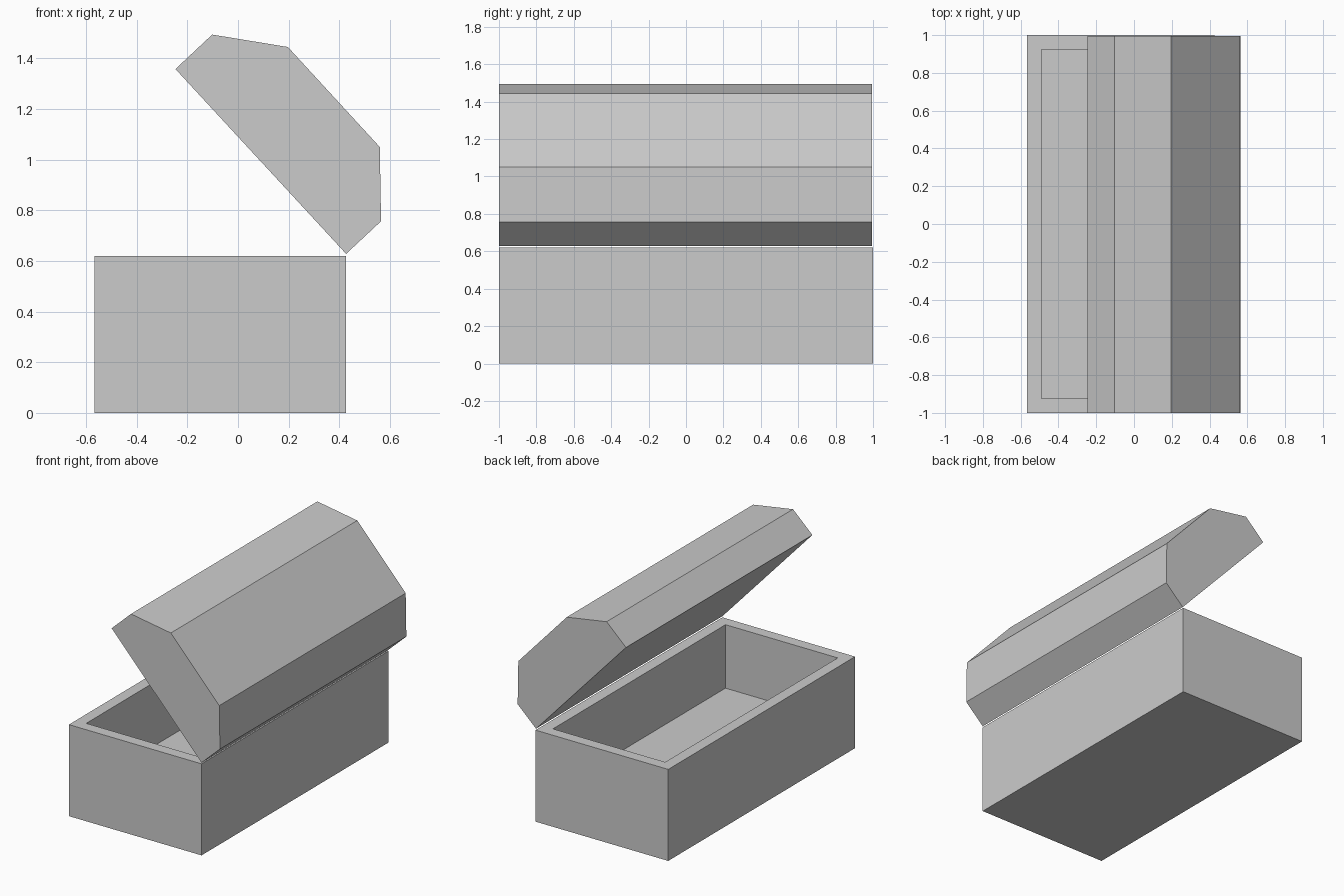
import bpy, bmesh

if "Cube" in bpy.data.objects:
    bpy.data.objects.remove(bpy.data.objects["Cube"])


def prism(name, profile, y0, y1):
    """Extrude an (x, z) profile from y0 to y1; returns object name and open bmesh."""
    bm = bmesh.new()
    face = bm.faces.new([bm.verts.new((x, y0, z)) for x, z in profile])
    ext = bmesh.ops.extrude_face_region(bm, geom=[face], use_keep_orig=True)
    moved = [g for g in ext["geom"] if isinstance(g, bmesh.types.BMVert)]
    bmesh.ops.translate(bm, verts=moved, vec=(0, y1 - y0, 0))
    bmesh.ops.recalc_face_normals(bm, faces=bm.faces)
    return name, bm


def finish(name, bm):
    mesh = bpy.data.meshes.new(name)
    bm.to_mesh(mesh)
    bm.free()
    obj = bpy.data.objects.new(name, mesh)
    bpy.context.collection.objects.link(obj)
    return obj


# Chest body: box with the top face inset and sunk to form the cavity
X0, X1, HEIGHT, WALL, FLOOR = -0.567, 0.427, 0.62, 0.108, 0.19
name, bm = prism("chest_body", [(X0, 0), (X1, 0), (X1, HEIGHT), (X0, HEIGHT)], -1, 1)
top = max(bm.faces, key=lambda f: f.normal.z)
bmesh.ops.inset_region(bm, faces=[top], thickness=WALL)
ext = bmesh.ops.extrude_face_region(bm, geom=[top])
sunk = [g for g in ext["geom"] if isinstance(g, bmesh.types.BMVert)]
bmesh.ops.translate(bm, verts=sunk, vec=(0, 0, FLOOR - HEIGHT))
if top.is_valid:
    bmesh.ops.delete(bm, geom=[top], context="FACES_ONLY")
bmesh.ops.recalc_face_normals(bm, faces=bm.faces)
finish(name, bm)

# Open faceted lid, tilted back on the hinge edge
lid_profile = [(0.427, 0.628), (0.565, 0.757), (0.56, 1.05),
               (0.197, 1.445), (-0.102, 1.494), (-0.247, 1.358)]
finish(*prism("lid", lid_profile, -1, 0.995))
